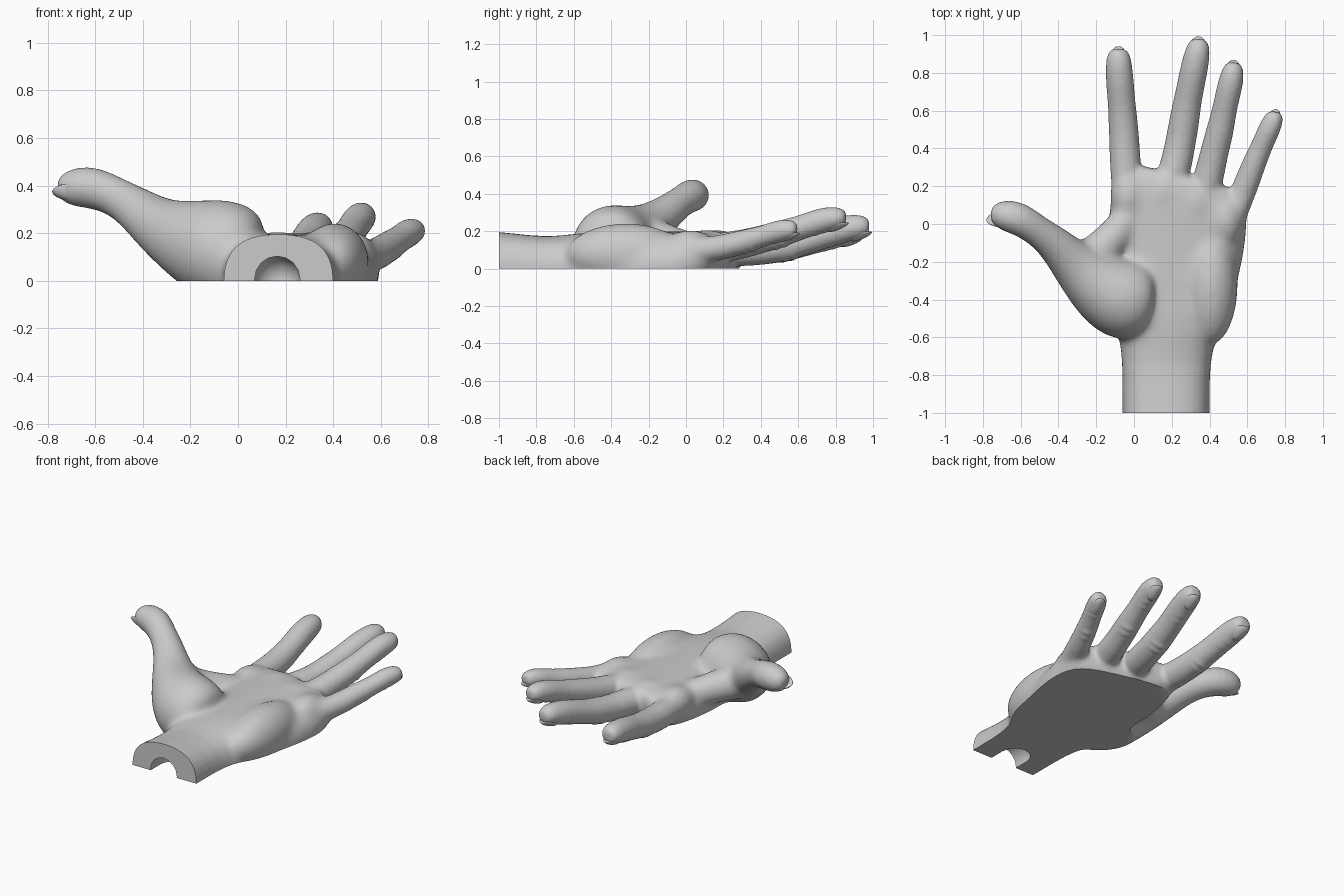
import bpy, bmesh, math
from mathutils import Vector, Matrix

if "Cube" in bpy.data.objects:
    bpy.data.objects.remove(bpy.data.objects["Cube"])

skin = bpy.data.materials.new("plain_grey")
skin.use_nodes = True
GREY = (0.6, 0.6, 0.6, 1)
skin.diffuse_color = GREY
skin.node_tree.nodes["Principled BSDF"].inputs["Base Color"].default_value = GREY
SIDES = 16


def make_object(name, bm):
    bmesh.ops.recalc_face_normals(bm, faces=bm.faces)
    mesh = bpy.data.meshes.new(name)
    bm.to_mesh(mesh)
    bm.free()
    mesh.materials.append(skin)
    obj = bpy.data.objects.new(name, mesh)
    bpy.context.collection.objects.link(obj)
    return obj


def activate(obj):
    bpy.ops.object.select_all(action='DESELECT')
    obj.select_set(True)
    bpy.context.view_layer.objects.active = obj


def apply_modifier(obj, kind, **settings):
    mod = obj.modifiers.new(kind.title(), kind)
    for key, value in settings.items():
        setattr(mod, key, value)
    activate(obj)
    bpy.ops.object.modifier_apply(modifier=mod.name)


def loft(bm, rings):
    """Skin a list of point rings and close both ends."""
    loops = [[bm.verts.new(p) for p in ring] for ring in rings]
    for a, b in zip(loops, loops[1:]):
        for i in range(SIDES):
            j = (i + 1) % SIDES
            bm.faces.new((a[i], a[j], b[j], b[i]))
    for end in (loops[0], loops[-1]):
        hub = bm.verts.new(sum((v.co for v in end), Vector()) / SIDES)
        for i in range(SIDES):
            bm.faces.new((end[i], end[(i + 1) % SIDES], hub))


def tube(bm, path):
    """Round limb through (x, y, z, radius) points."""
    pts = [Vector(p[:3]) for p in path]
    rings = []
    for i, p in enumerate(pts):
        d = (pts[min(i + 1, len(pts) - 1)] - pts[max(i - 1, 0)]).normalized()
        side = d.cross(Vector((0, 0, 1))).normalized()
        up = side.cross(d)
        r = path[i][3] * 1.04
        rings.append([p + side * r * math.cos(t) + up * r * math.sin(t)
                      for t in (math.tau * k / SIDES for k in range(SIDES))])
    loft(bm, rings)


def ellipsoid(bm, centre, radii, rot=Matrix.Identity(4)):
    bmesh.ops.create_uvsphere(bm, u_segments=20, v_segments=12, radius=1,
                              matrix=Matrix.Translation(centre) @ rot @ Matrix.Diagonal((*radii, 1)))


def ramp(value, start, end):
    return min(1, max(0, (value - start) / (end - start)))


# Finger paths from inside the palm to the tip
fingers = {
    "index": [(-.03, .05, .1, .08), (-.045, .28, .095, .083), (-.05, .42, .1, .078),
              (-.057, .53, .115, .077), (-.065, .64, .14, .071), (-.075, .75, .172, .073),
              (-.08, .84, .19, .069), (-.083, .9, .195, .06), (-.083, .927, .195, .037)],
    "middle": [(.15, .05, .1, .08), (.215, .28, .095, .085), (.245, .42, .1, .078),
               (.265, .54, .122, .08), (.285, .66, .154, .071), (.31, .78, .195, .073),
               (.332, .89, .222, .069), (.343, .95, .228, .058), (.345, .98, .228, .035)],
    "ring": [(.34, .05, .1, .08), (.395, .24, .115, .08), (.425, .38, .15, .072),
             (.455, .49, .18, .073), (.478, .6, .215, .063), (.5, .7, .25, .066),
             (.517, .77, .268, .064), (.527, .83, .274, .053), (.53, .855, .274, .032)],
    "little": [(.47, -.08, .09, .08), (.56, .12, .1, .07), (.605, .24, .125, .064),
               (.64, .33, .15, .062), (.68, .42, .175, .055), (.71, .49, .2, .058),
               (.735, .545, .21, .054), (.75, .58, .212, .043), (.753, .593, .212, .025)],
}

bm = bmesh.new()

# Wrist and palm: (y, centre x, half width, centre z, half height, slant)
sections = [(-1.3, .17, .235, 0, .22, 0), (-1.1, .17, .235, 0, .21, 0),
            (-.95, .17, .235, 0, .195, 0), (-.72, .17, .235, 0, .168, 0),
            (-.6, .18, .265, 0, .195, 0), (-.4, .2, .335, 0, .2, 0),
            (-.15, .22, .375, .01, .19, 0), (.05, .235, .375, .04, .165, .1),
            (.18, .245, .36, .07, .135, .2), (.26, .25, .33, .085, .1, .24)]
rings = []
for y, cx, hw, cz, hh, slant in sections:
    ring = []
    for k in range(SIDES):
        c, s = math.cos(math.tau * k / SIDES), math.sin(math.tau * k / SIDES)
        px = hw * math.copysign(abs(c) ** .8, c)
        ring.append(Vector((cx + px, y - slant * px, cz + hh * math.copysign(abs(s) ** .8, s))))
    rings.append(ring)
loft(bm, rings)

# Fingers, with creases over the knuckles on the back
for path in fingers.values():
    tube(bm, path)
    for i in (3, 5):
        p, d = Vector(path[i][:3]), Vector(path[i + 1][:3]) - Vector(path[i - 1][:3])
        d.normalize()
        r = path[i][3]
        for step in (-.022, .022):
            q = p + d * step - Vector((0, 0, .012))
            tube(bm, [(*(q + d * e), r * f) for e, f in ((-.014, .83), (0, .97), (.014, .83))])

# Thumb, its web, and the pads of the palm
tube(bm, [(.06, -.42, .08, .2), (-.07, -.4, .13, .222), (-.17, -.34, .155, .19),
          (-.28, -.25, .2, .14), (-.36, -.165, .25, .112), (-.44, -.085, .313, .09),
          (-.52, -.03, .357, .078), (-.6, .025, .39, .087), (-.67, .045, .395, .084),
          (-.725, .05, .388, .066), (-.755, .05, .383, .038)])
tube(bm, [(-.3, -.22, .19, .11), (-.17, -.14, .15, .1), (-.07, -.02, .12, .09), (.02, .1, .1, .07)])
ellipsoid(bm, (.405, -.32, .08), (.15, .33, .165))
for x, y in ((-.03, .15), (.16, .16), (.33, .11), (.48, .02)):
    ellipsoid(bm, (x, y, .105), (.1, .15, .105))

hand = make_object("hand", bm)
apply_modifier(hand, 'SUBSURF', levels=1)
apply_modifier(hand, 'REMESH', mode='VOXEL', voxel_size=.012)
apply_modifier(hand, 'SMOOTH', factor=.5, iterations=4)

# Melt the palm pads together, leaving wrist and fingers crisp
palm = hand.vertex_groups.new(name="palm")
for v in hand.data.vertices:
    x, y, z = v.co
    reach = y + .2 * (x - .2)
    weight = ramp(y, -.76, -.58) * ramp(reach, .3, .12) * ramp(x, -.5, -.3)
    palm.add([v.index], weight, 'REPLACE')
apply_modifier(hand, 'SMOOTH', factor=.5, iterations=60, vertex_group="palm")

# Flat back of the hand and flat wrist end
bm = bmesh.new()
bm.from_mesh(hand.data)
for point, normal in (((0, 0, 0), (0, 0, 1)), ((0, -1, 0), (0, 1, 0))):
    cut = bmesh.ops.bisect_plane(bm, geom=bm.verts[:] + bm.edges[:] + bm.faces[:],
                                 plane_co=point, plane_no=normal, clear_inner=True)
    edges = [e for e in cut["geom_cut"] if isinstance(e, bmesh.types.BMEdge)]
    bmesh.ops.holes_fill(bm, edges=edges, sides=0)
bmesh.ops.recalc_face_normals(bm, faces=bm.faces)
bm.to_mesh(hand.data)
bm.free()

# Round-ended socket in the wrist
bm = bmesh.new()
profile = [(-1.1, .095), (-.9, .095)] + [
    (-.9 + .095 * math.sin(a), .095 * math.cos(a)) for a in (.3, .6, .9, 1.2, 1.45)]
loft(bm, [[Vector((.165 + r * math.cos(t), y, .008 + r * math.sin(t)))
           for t in (math.tau * k / SIDES for k in range(SIDES))] for y, r in profile])
cutter = make_object("socket_cutter", bm)
cutter.hide_render = True
apply_modifier(hand, 'BOOLEAN', operation='DIFFERENCE', object=cutter, solver='EXACT')
bpy.data.objects.remove(cutter)
activate(hand)
bpy.ops.object.shade_smooth_by_angle(angle=math.radians(40))


def nail(name, centre, along, out, width, length):
    """Thin curved plate lying along the finger end."""
    along = Vector(along).normalized()
    side = along.cross(Vector(out)).normalized()
    normal = side.cross(along)
    rot = Matrix((side, along, normal)).transposed().to_4x4()
    bm = bmesh.new()
    ellipsoid(bm, centre, (width, length, .014), rot)
    for v in bm.verts:
        offset = (v.co - Vector(centre)).dot(side)
        v.co -= normal * offset * offset * 9
    obj = make_object(name, bm)
    activate(obj)
    bpy.ops.object.shade_smooth()


# Nails
for name, path in fingers.items():
    tip, r = Vector(path[-1][:3]), path[-3][3]
    d = (tip - Vector(path[-4][:3])).normalized()
    nail(name + "_nail", tip - d * .042 - Vector((0, 0, r * .72)),
         d + Vector((0, 0, .25)), (0, 0, -1), r * .68, .06)
nail("thumb_nail", (-.715, .01, .355), (-1, .15, .3), (-.25, -.6, -.75), .05, .07)
